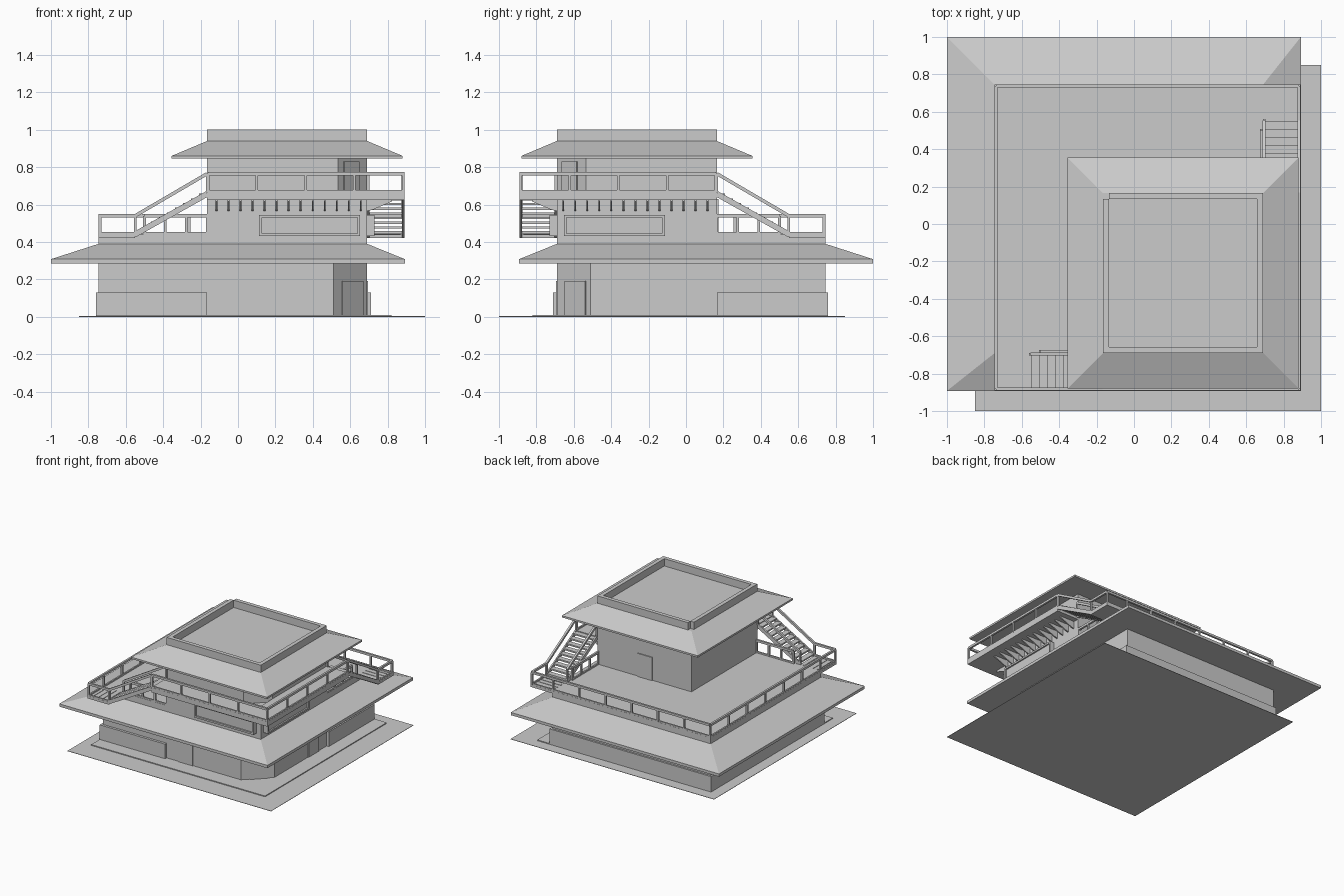
import bpy, bmesh
from mathutils import Vector

if "Cube" in bpy.data.objects:
    bpy.data.objects.remove(bpy.data.objects["Cube"])

mat = bpy.data.materials.new("plain_grey")
mat.diffuse_color = (0.6, 0.6, 0.6, 1)
mat.use_nodes = True
mat.node_tree.nodes["Principled BSDF"].inputs["Base Color"].default_value = mat.diffuse_color


class Part:
    """Collects solids in one mesh; twin() adds the copy across the building's diagonal."""
    def __init__(self, name):
        self.name, self.bm = name, bmesh.new()

    def loft(self, bottom, top):
        a = [self.bm.verts.new(p) for p in bottom]
        b = [self.bm.verts.new(p) for p in top]
        n = len(a)
        self.bm.faces.new(a[::-1])
        self.bm.faces.new(b)
        for i in range(n):
            self.bm.faces.new((a[i], a[(i + 1) % n], b[(i + 1) % n], b[i]))

    def prism(self, poly, z0, z1):
        self.loft([(x, y, z0) for x, y in poly], [(x, y, z1) for x, y in poly])

    def box(self, x0, x1, y0, y1, z0, z1):
        self.prism([(x0, y0), (x1, y0), (x1, y1), (x0, y1)], z0, z1)

    def bar(self, p, q, w=0.014, h=0.014):
        p, q = Vector(p), Vector(q)
        d = (q - p).normalized()
        side = d.cross(Vector((0, 0, 1))) if abs(d.z) < 0.95 else Vector((1, 0, 0))
        side.normalize()
        up = side.cross(d)
        c = [side * (sx * w / 2) + up * (sy * h / 2) for sx, sy in ((-1, -1), (1, -1), (1, 1), (-1, 1))]
        self.loft([p + k for k in c], [q + k for k in c])

    def railing(self, p, q, panels, height=0.1):
        p, q = Vector(p), Vector(q)
        up = Vector((0, 0, height))
        low = Vector((0, 0, 0.006))
        self.bar(p + up, q + up, 0.016, 0.018)
        self.bar(p + low, q + low, 0.012, 0.012)
        for i in range(panels + 1):
            a = p.lerp(q, i / panels)
            self.bar(a, a + up, 0.014, 0.014)

    def twin(self):
        src = self.bm.copy()
        geo = {v: self.bm.verts.new((-v.co.y, -v.co.x, v.co.z)) for v in src.verts}
        for f in src.faces:
            self.bm.faces.new([geo[v] for v in f.verts])
        src.free()
        return self

    def done(self):
        bmesh.ops.recalc_face_normals(self.bm, faces=self.bm.faces[:])
        me = bpy.data.meshes.new(self.name)
        self.bm.to_mesh(me)
        self.bm.free()
        me.materials.append(mat)
        bpy.context.collection.objects.link(bpy.data.objects.new(self.name, me))


def cut_square(x0, x1, cut):
    """Square plan (y runs from -x1 to -x0) with its front right corner cut off."""
    return [(x0, -x1), (x1 - cut, -x1), (x1, -x1 + cut), (x1, -x0), (x0, -x0)]


def square(a, b, z):
    return [(a, -b, z), (b, -b, z), (b, -a, z), (a, -a, z)]


L, R, T = -0.745, 0.69, -0.165      # left wall, right wall, tower left wall
OUT = 0.89                          # balcony outer edge
FLOOR, DECK = 0.44, 0.665           # terrace and balcony heights

# Ground sheet and paving
p = Part("ground_sheet")
p.box(-0.85, 1.0, -1.0, 0.85, 0, 0.003)
p.done()
p = Part("paving")
p.box(-0.76, 0.82, -0.82, 0.76, 0.003, 0.01)
p.done()

# Ground storey with plinth round the back corner
p = Part("ground_storey")
p.prism(cut_square(L, R, 0.18), 0.005, 0.29)
p.done()
p = Part("plinth")
p.box(-0.76, T, -0.71, -0.68, 0.005, 0.13)
p.box(-0.76, L + 0.01, -0.71, 0.76, 0.005, 0.13)
p.twin().done()

# Roofs: thin eave, then hipped slope
for name, a, b, c, d, z0, z1, z2 in (("lower_roof", -1, 0.892, L, R, 0.285, 0.308, 0.39),
                                     ("upper_roof", -0.355, 0.88, T, R, 0.845, 0.86, 0.94)):
    p = Part(name)
    p.loft(square(a, b, z0), square(a, b, z1))
    p.bm.faces.ensure_lookup_table()
    p.loft(square(a, b, z1), square(c, d, z2))
    p.done()

# Terrace and tower
p = Part("terrace")
p.box(L, R, -R, -L, 0.385, FLOOR)
p.done()
p = Part("tower_lower")
p.box(T, R, -R, -T, 0.385, 0.64)
p.done()
p = Part("tower_upper")
p.prism(cut_square(T, R, 0.155), 0.64, 0.85)
p.done()

# Roof parapet
p = Part("parapet")
p.box(T, R, -R, -R + 0.032, 0.93, 1.0)
p.box(T, T + 0.032, -R + 0.032, -T - 0.032, 0.93, 1.0)
p.twin().done()

# Doors: front, right, corner and terrace
p = Part("doors")
p.box(-0.055, 0.075, -R - 0.006, -R + 0.01, 0.005, 0.19)
p.twin().done()
p = Part("corner_doors")
for x0, x1, cut, z0, z1 in ((0.555, 0.665, 0.18, 0.005, 0.19), (0.565, 0.645, 0.155, DECK, 0.83)):
    s = R - cut + R                 # x - y at the wall, minus nothing
    y0, y1 = x0 - s, x1 - s
    e = 0.005
    p.prism([(x0 + e, y0 - e), (x1 + e, y1 - e), (x1 - e, y1 + e), (x0 - e, y0 + e)], z0, z1)
p.done()
p = Part("terrace_door")
p.box(0.19, 0.32, -T - 0.01, -T + 0.008, FLOOR, 0.63)
p.done()

# Projecting windows
p = Part("windows")
x0, x1, y0, y1, z0, z1, t = 0.113, 0.652, -0.73, -0.68, 0.432, 0.545, 0.014
p.box(x0, x1, y0, y1, z0, z0 + t)
p.box(x0, x1, y0, y1, z1 - t, z1)
p.box(x0, x0 + t, y0, y1, z0 + t, z1 - t)
p.box(x1 - t, x1, y0, y1, z0 + t, z1 - t)
p.box(x0 + t, x1 - t, y0 + 0.012, y1, z0 + t, z1 - t)
p.twin().done()

# Balcony deck round the front right corner
p = Part("balcony")
p.prism([(T, -OUT), (OUT, -OUT), (OUT, -T), (R, -T), (R, -R), (T, -R)], 0.625, DECK)
p.done()

# Small braces under the balcony
p = Part("balcony_braces")
for i in range(13):
    x = -0.115 + i * 0.0643
    prof = [(-R, 0.565), (-R - 0.03, 0.572), (-R - 0.13, 0.615), (-R - 0.13, 0.628), (-R, 0.628)]
    p.loft([(x - 0.005, y, z) for y, z in prof], [(x + 0.005, y, z) for y, z in prof])
p.twin().done()

# Stair landing with slats
p = Part("stair_landings")
p.box(L, -0.55, -OUT, -R, 0.42, FLOOR)
for i in range(4):
    x = -0.71 + i * 0.042
    p.box(x - 0.006, x + 0.006, -OUT + 0.02, -R - 0.005, FLOOR, FLOOR + 0.003)
p.twin().done()

# Open stairs from landing to balcony
p = Part("stairs")
steps = 9
for i in range(steps):
    f = (i + 0.5) / steps
    x, z = -0.55 + f * 0.385, FLOOR + f * (DECK - FLOOR)
    p.box(x - 0.022, x + 0.022, -OUT + 0.01, -R - 0.01, z - 0.006, z + 0.006)
for y in (-OUT + 0.006, -R - 0.006):
    p.bar((-0.555, y, FLOOR - 0.002), (T, y, DECK - 0.008), 0.012, 0.03)
p.twin().done()

# Railings: stairs, landings, terrace edges and balcony
p = Part("railings")
o = OUT - 0.007
for y in (-o, -R - 0.006):
    p.bar((-0.55, y, FLOOR + 0.1), (T, y, DECK + 0.1), 0.016, 0.018)
    p.bar((-0.55, y, FLOOR), (-0.55, y, FLOOR + 0.105))
    p.bar((T, y, DECK), (T, y, DECK + 0.105))
e = L + 0.007
p.railing((e, -o, FLOOR), (-0.55, -o, FLOOR), 1)
p.railing((e, -o, FLOOR), (e, -R, FLOOR), 1)
p.railing((e, -R, FLOOR), (e, -e, FLOOR), 6)
p.railing((-0.5, -R + 0.008, FLOOR), (T, -R + 0.008, FLOOR), 3)
p.railing((T + 0.005, -o, DECK), (o, -o, DECK), 4)
p.twin().done()
